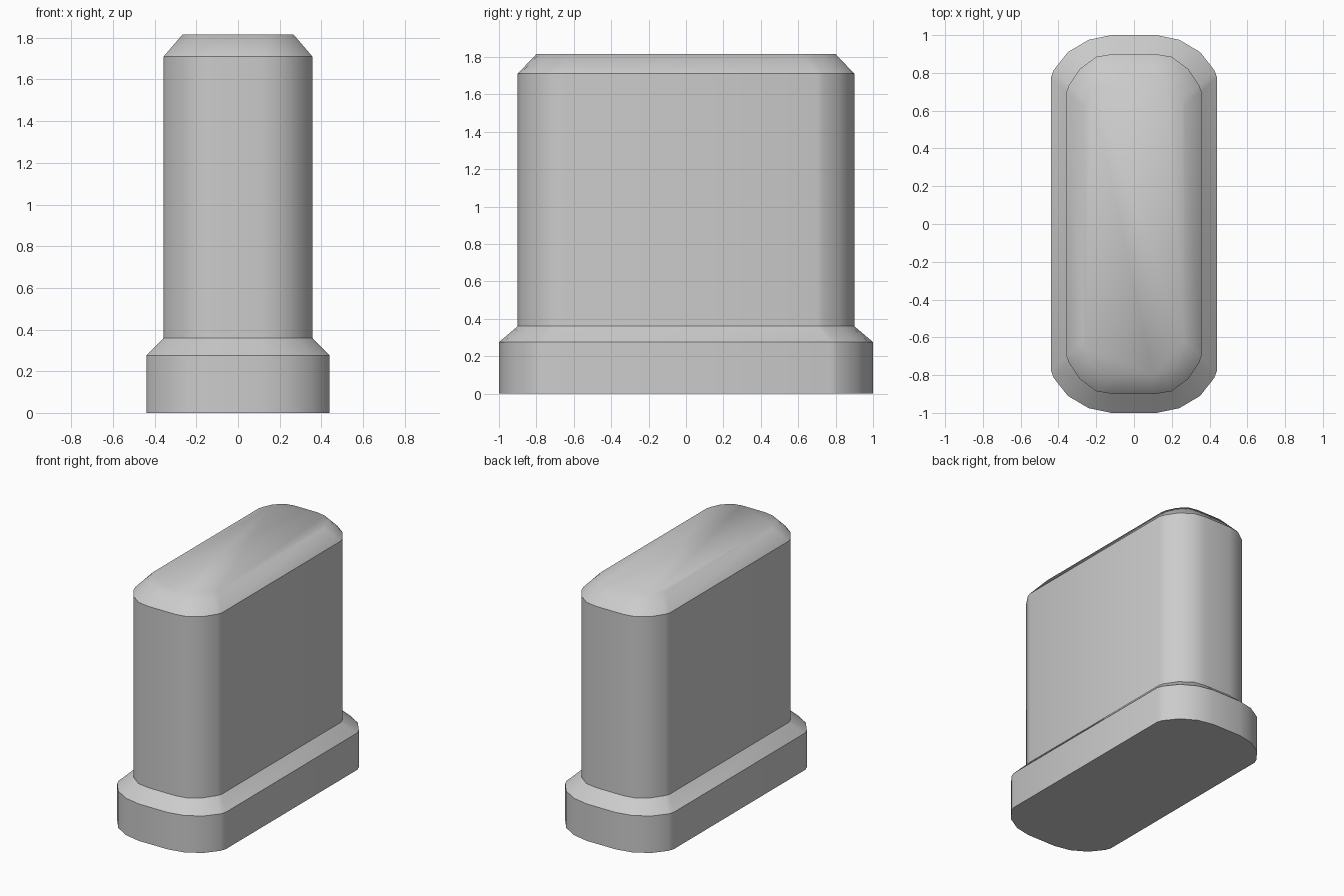
import bpy, bmesh

if "Cube" in bpy.data.objects:
    bpy.data.objects.remove(bpy.data.objects["Cube"])

# Quarter outlines, from the end face round to the long side
BASE = [(0.12, 1.0), (0.24, 0.975), (0.35, 0.91), (0.425, 0.815), (0.44, 0.775)]
STEM = [(0.11, 0.90), (0.20, 0.885), (0.288, 0.82), (0.345, 0.735), (0.357, 0.70)]
CAP = [(0.10, 0.80), (0.165, 0.785), (0.225, 0.73), (0.257, 0.66), (0.267, 0.62)]


def outline(quarter):
    """Mirror a quarter outline into a full counter-clockwise loop."""
    right = quarter[::-1]
    left = [(-x, y) for x, y in quarter]
    upper = right + left
    return upper + [(-x, -y) for x, y in upper]


# Stacked cross-sections: outline, height, crisp edge
sections = [
    (BASE, 0.0, True),
    (BASE, 0.275, True),
    (STEM, 0.36, True),
    (STEM, 1.71, True),
    (CAP, 1.815, False),
]

bm = bmesh.new()
rings = [[bm.verts.new((x, y, z)) for x, y in outline(q)] for q, z, _ in sections]
n = len(rings[0])

# Side walls and sloped shoulders
for low, high in zip(rings, rings[1:]):
    for i in range(n):
        j = (i + 1) % n
        bm.faces.new((low[i], low[j], high[j], high[i]))

# Underside and top
bm.faces.new(rings[0][::-1])
bm.faces.new(rings[-1])

for f in bm.faces:
    f.smooth = True
for ring, (_, _, crisp) in zip(rings, sections):
    for i in range(n):
        bm.edges.get((ring[i], ring[(i + 1) % n])).smooth = not crisp

mesh = bpy.data.meshes.new("stepped_post")
bm.to_mesh(mesh)
bm.free()
post = bpy.data.objects.new("stepped_post", mesh)
bpy.context.collection.objects.link(post)
